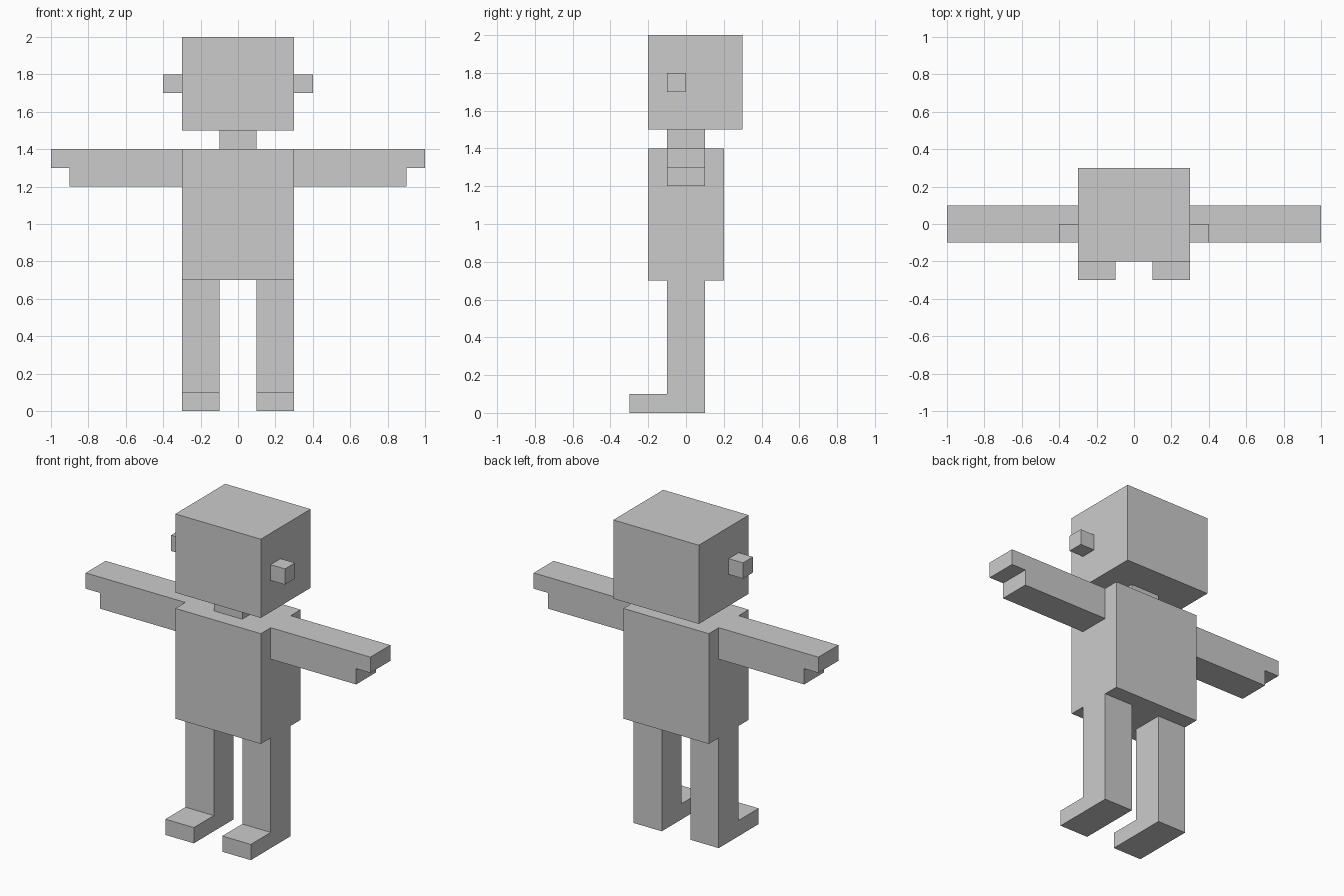
import bpy
import bmesh

if "Cube" in bpy.data.objects:
    bpy.data.objects.remove(bpy.data.objects["Cube"])

grey = bpy.data.materials.new("plain_grey")
grey.diffuse_color = (0.6, 0.6, 0.6, 1)
grey.use_nodes = True
grey.node_tree.nodes["Principled BSDF"].inputs["Base Color"].default_value = grey.diffuse_color


def finish(name, bm):
    bmesh.ops.recalc_face_normals(bm, faces=bm.faces)
    mesh = bpy.data.meshes.new(name)
    bm.to_mesh(mesh)
    bm.free()
    mesh.materials.append(grey)
    bpy.context.collection.objects.link(bpy.data.objects.new(name, mesh))


def box(name, x, y, z):
    """Box from (min, max) ranges on each axis."""
    bm = bmesh.new()
    bmesh.ops.create_cube(bm, size=1)
    for v in bm.verts:
        v.co = [r[0] if c < 0 else r[1] for c, r in zip(v.co, (x, y, z))]
    finish(name, bm)


def prism(name, profile, offset):
    """Extrude a closed outline of 3D points along an offset."""
    bm = bmesh.new()
    face = bm.faces.new([bm.verts.new(p) for p in profile])
    ext = bmesh.ops.extrude_face_region(bm, geom=[face], use_keep_orig=True)
    verts = [g for g in ext["geom"] if isinstance(g, bmesh.types.BMVert)]
    bmesh.ops.translate(bm, verts=verts, vec=offset)
    finish(name, bm)


# Head, neck and torso
box("head", (-0.3, 0.3), (-0.2, 0.3), (1.5, 2.0))
box("neck", (-0.1, 0.1), (-0.1, 0.1), (1.4, 1.5))
box("torso", (-0.3, 0.3), (-0.2, 0.2), (0.7, 1.4))

# Outlines: arm with stepped hand (x, z), leg with forward foot (y, z)
arm = [(0.3, 1.2), (0.9, 1.2), (0.9, 1.3), (1.0, 1.3), (1.0, 1.4), (0.3, 1.4)]
leg = [(-0.3, 0), (0.1, 0), (0.1, 0.7), (-0.1, 0.7), (-0.1, 0.1), (-0.3, 0.1)]

# Paired limbs and ears
for side, s in (("left", -1), ("right", 1)):
    box(side + "_ear", sorted((s * 0.3, s * 0.4)), (-0.1, 0.0), (1.7, 1.8))
    prism(side + "_arm", [(s * x, -0.1, z) for x, z in arm], (0, 0.2, 0))
    prism(side + "_leg", [(s * 0.1, y, z) for y, z in leg], (s * 0.2, 0, 0))
